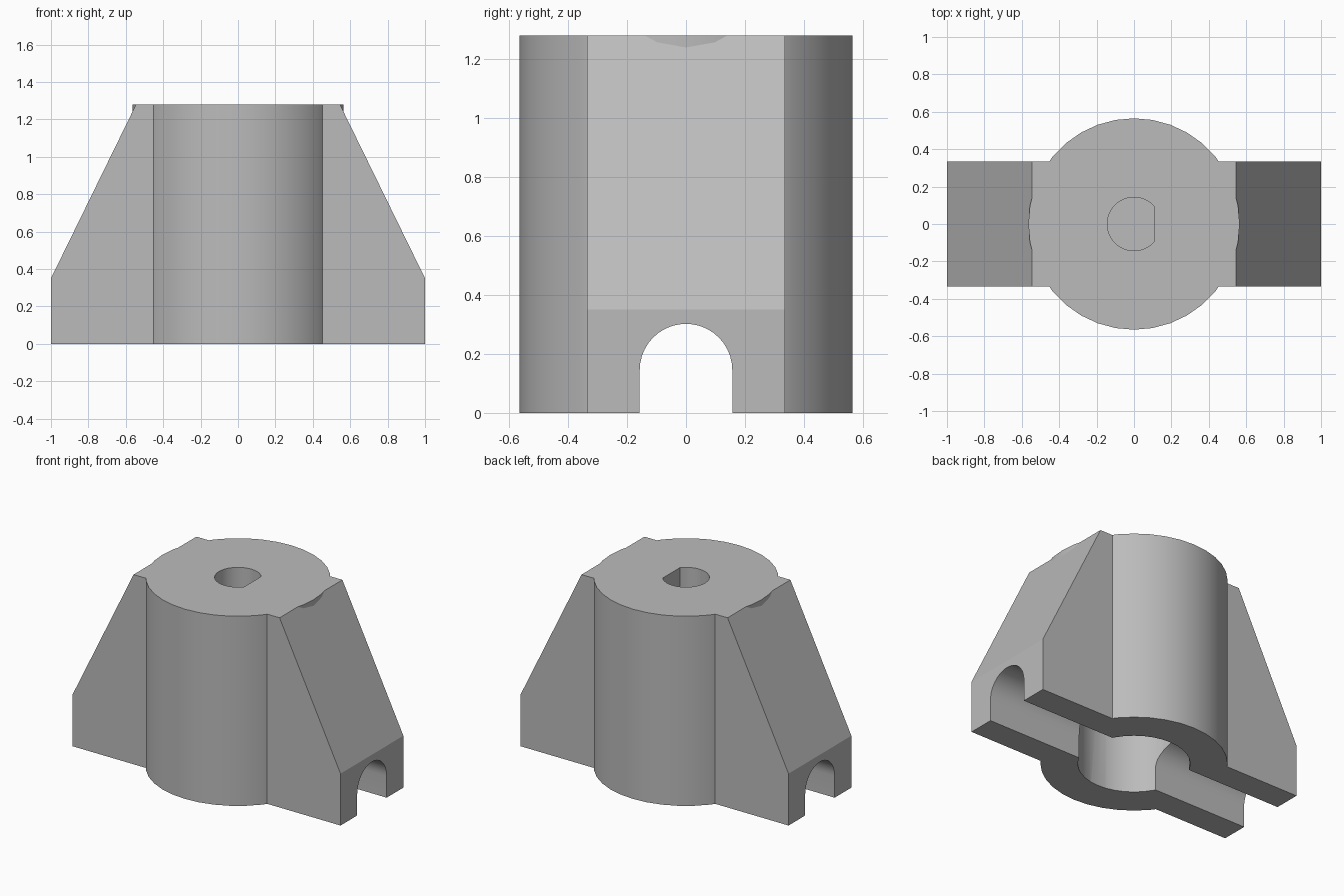
import bpy
import bmesh
from math import cos, sin, pi, radians, acos
from mathutils import Vector

if "Cube" in bpy.data.objects:
    bpy.data.objects.remove(bpy.data.objects["Cube"], do_unlink=True)

HEIGHT = 1.28
SEGMENTS = 36

grey = bpy.data.materials.new("plain grey")
grey.use_nodes = True
grey.diffuse_color = (0.5, 0.5, 0.5, 1)
grey.node_tree.nodes["Principled BSDF"].inputs["Base Color"].default_value = (0.5, 0.5, 0.5, 1)


def arc(radius, start, end, steps, cx=0, cy=0):
    """Points along an arc, both ends included."""
    angles = [start + (end - start) * i / steps for i in range(steps + 1)]
    return [(cx + radius * cos(a), cy + radius * sin(a)) for a in angles]


def prism(name, outline, place, sweep):
    """Extrude a closed 2D outline, placed in space, along a vector."""
    bm = bmesh.new()
    face = bm.faces.new([bm.verts.new(place(u, v)) for u, v in outline])
    extruded = bmesh.ops.extrude_face_region(bm, geom=[face])
    moved = [g for g in extruded["geom"] if isinstance(g, bmesh.types.BMVert)]
    bmesh.ops.translate(bm, verts=moved, vec=Vector(sweep))
    bmesh.ops.recalc_face_normals(bm, faces=bm.faces)
    mesh = bpy.data.meshes.new(name)
    bm.to_mesh(mesh)
    bm.free()
    mesh.materials.append(grey)
    obj = bpy.data.objects.new(name, mesh)
    bpy.context.collection.objects.link(obj)
    return obj


def upright(name, outline, bottom, top):
    return prism(name, outline, lambda x, y: (x, y, bottom), (0, 0, top - bottom))


def combine(target, tool, operation):
    """Apply a boolean and discard the tool object."""
    tool.hide_render = True
    mod = target.modifiers.new(operation.lower(), "BOOLEAN")
    mod.operation = operation
    mod.solver = "EXACT"
    mod.object = tool
    bpy.context.view_layer.objects.active = target
    bpy.ops.object.modifier_apply(modifier=mod.name)
    bpy.data.objects.remove(tool, do_unlink=True)


# Central round column
body = upright("knob_body", arc(0.565, 0, 2 * pi, SEGMENTS)[:-1], 0, HEIGHT)

# Tapered wings across the column
side = [(1, 0), (1, 0.35), (0.545, HEIGHT)]
wing_outline = side + [(-x, z) for x, z in reversed(side)]
wings = prism("wings", wing_outline, lambda x, z: (x, -0.335, z), (0, 0.67, 0))
combine(body, wings, "UNION")

# Arched channel running under both wings
arch = [(0.157, -0.1)] + arc(0.157, 0, pi, 20, cy=0.145) + [(-0.157, -0.1)]
channel = prism("channel_cutter", arch, lambda y, z: (-1.1, y, z), (2.2, 0, 0))
combine(body, channel, "DIFFERENCE")

# Wide blind bore in the underside
bore = upright("bore_cutter", arc(0.34, 0, 2 * pi, SEGMENTS)[:-1], -0.1, 0.64)
combine(body, bore, "DIFFERENCE")

# Blind shaft socket in the top, flat on its left
flat = acos(0.11 / 0.143)
socket = upright("socket_cutter", arc(0.143, flat, 2 * pi - flat, 28), 0.8, HEIGHT + 0.1)
combine(body, socket, "DIFFERENCE")

# Smooth curved walls, crisp edges
bpy.ops.object.select_all(action="DESELECT")
body.select_set(True)
bpy.context.view_layer.objects.active = body
bpy.ops.object.shade_smooth_by_angle(angle=radians(25))
